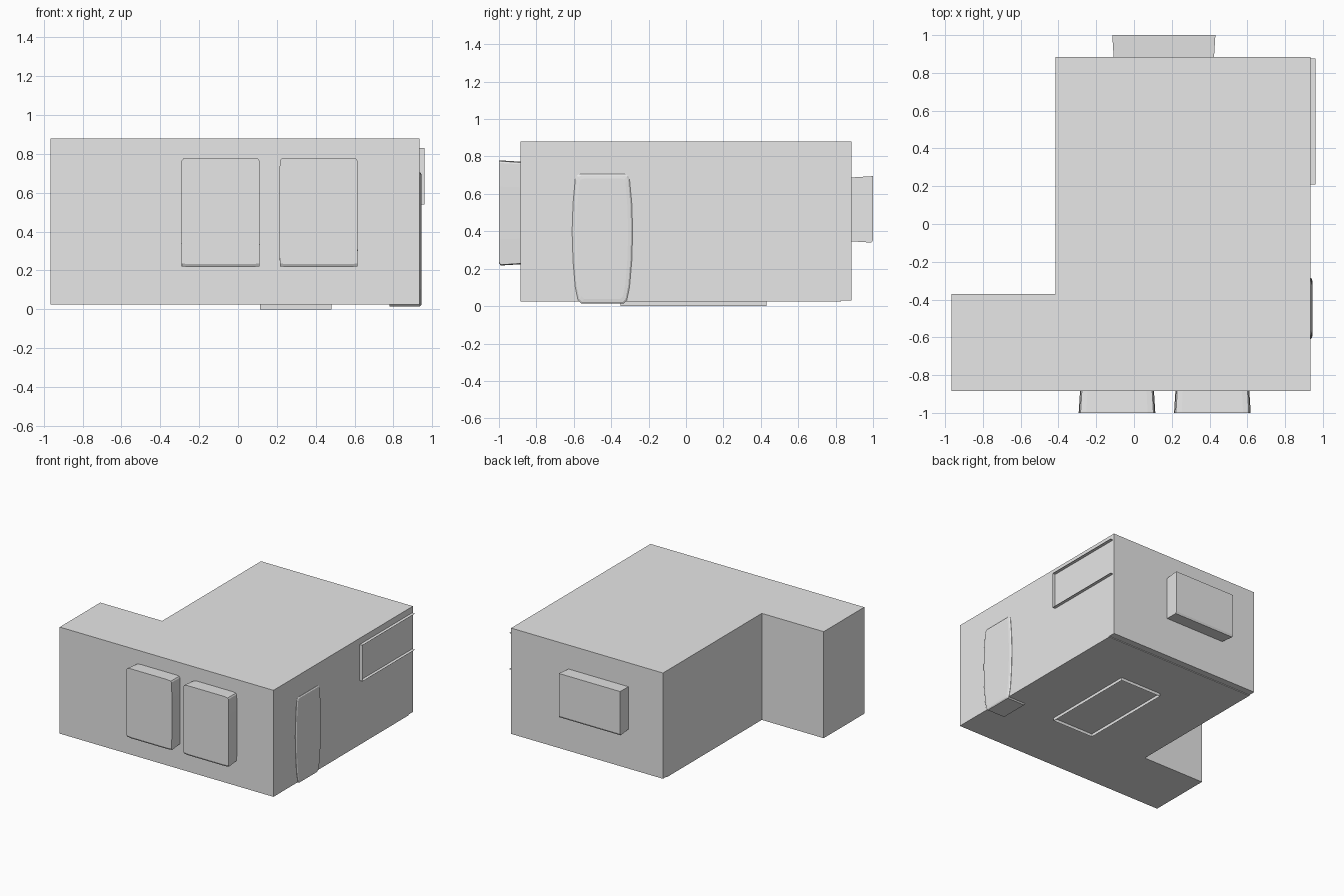
import bpy, bmesh

cube = bpy.data.objects.get("Cube")
if cube:
    bpy.data.objects.remove(cube, do_unlink=True)

grey = bpy.data.materials.new("plaster_grey")
grey.use_nodes = True
GREY = (0.8, 0.8, 0.8, 1)
grey.diffuse_color = GREY
grey.node_tree.nodes["Principled BSDF"].inputs["Base Color"].default_value = GREY


def loft(name, rings, capped=True, closed=True):
    """Skin matching rings of points, optionally capping both ends."""
    bm = bmesh.new()
    loops = [[bm.verts.new(p) for p in ring] for ring in rings]
    count = len(loops[0])
    for a, b in zip(loops, loops[1:]):
        for i in range(count if closed else count - 1):
            j = (i + 1) % count
            bm.faces.new((a[i], a[j], b[j], b[i]))
    if capped:
        bm.faces.new(loops[0])
        bm.faces.new(loops[-1])
    bmesh.ops.recalc_face_normals(bm, faces=bm.faces)
    mesh = bpy.data.meshes.new(name)
    bm.to_mesh(mesh)
    bm.free()
    mesh.materials.append(grey)
    obj = bpy.data.objects.new(name, mesh)
    bpy.context.collection.objects.link(obj)
    return obj


def slab(name, outline, z0, z1):
    return loft(name, [[(x, y, z) for x, y in outline] for z in (z0, z1)])


def mirrored(half):
    """Complete a half outline (top to bottom) across its vertical axis."""
    return half + [(-u, v) for u, v in reversed(half)]


# L-shaped room shell and its slightly shorter floor plate
def l_plan(back):
    return [(-0.965, -0.885), (0.935, -0.885), (0.935, back),
            (-0.415, back), (-0.415, -0.37), (-0.965, -0.37)]


slab("room_shell", l_plan(0.885), 0.03, 0.88)
slab("floor_plate", l_plan(0.83), 0.024, 0.03)

# Window boxes, flaring outward from the wall with softened top corners
SOFT = mirrored([(0.8, 1), (0.95, 0.985), (0.985, 0.95), (1, 0.5),
                 (1, -0.5), (0.985, -0.985), (0.8, -1)])
SQUARE = mirrored([(1, 1), (1, -1)])


def window(name, shape, cx, cz, w, h, side):
    def ring(y, grow, lift=0):
        return [(cx + u * (w / 2 + grow), side * y,
                 cz + v * (h / 2 + grow) + (lift if v < -0.9 else 0)) for u, v in shape]
    loft(name, [ring(0.88, -0.007), ring(0.992, 0), ring(1, 0, 0.015)])


window("front_window_right", SOFT, -0.09, 0.498, 0.405, 0.562, -1)
window("front_window_left", SOFT, 0.415, 0.498, 0.405, 0.562, -1)
window("back_window", SQUARE, 0.158, 0.517, 0.545, 0.355, 1)

# Bowed door leaf set into the left wall, with a chamfered rim
DOOR = mirrored([(0.12, 0.705), (0.137, 0.7), (0.145, 0.68), (0.157, 0.55),
                 (0.162, 0.4), (0.157, 0.24), (0.145, 0.1), (0.13, 0.03), (0.115, 0.015)])


def door_ring(x, inset):
    mid = 0.36
    return [(x, -0.447 + u * (1 - inset / 0.16),
             mid + (z - mid) * (1 - inset / 0.345)) for u, z in DOOR]


loft("door", [door_ring(0.78, 0), door_ring(0.937, 0),
              door_ring(0.943, 0.008), door_ring(0.945, 0.024)])

# Open-faced trim of the side window: thin fins standing off the wall
TRIM = [(0.875, 0.83), (0.21, 0.83), (0.21, 0.54), (0.875, 0.54)]
loft("side_window_trim", [[(x, y, z) for y, z in TRIM] for x in (0.93, 0.96)],
     capped=False, closed=False)

# Open rectangular rim under the floor
RIM = [(0.112, -0.35), (0.48, -0.35), (0.48, 0.43), (0.112, 0.43)]
loft("floor_rim", [[(x, y, z) for x, y in RIM] for z in (0, 0.026)], capped=False)
